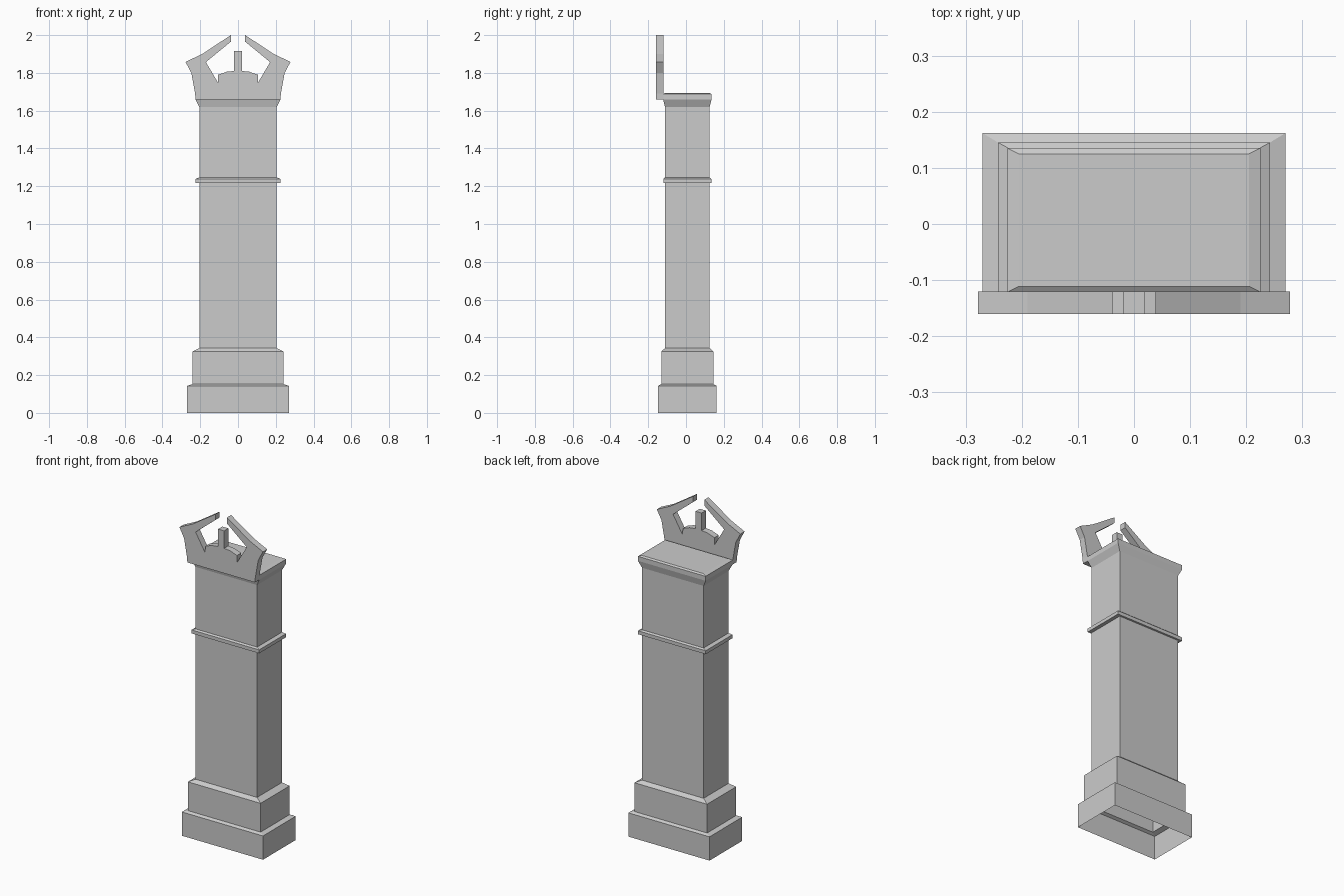
import bpy, bmesh

if "Cube" in bpy.data.objects:
    bpy.data.objects.remove(bpy.data.objects["Cube"])

Y_MID = 0.007  # the pillar sits slightly behind the crest


def make_object(name, bm):
    bmesh.ops.recalc_face_normals(bm, faces=bm.faces[:])
    mesh = bpy.data.meshes.new(name)
    bm.to_mesh(mesh)
    bm.free()
    obj = bpy.data.objects.new(name, mesh)
    bpy.context.collection.objects.link(obj)
    return obj


# Pillar: rectangular rings (half width, half depth, height), open underneath
rings = [
    (0.27, 0.155, 0.0), (0.27, 0.155, 0.143), (0.242, 0.138, 0.152),
    (0.242, 0.138, 0.325), (0.205, 0.118, 0.343),
    (0.205, 0.118, 1.216), (0.225, 0.127, 1.218),
    (0.225, 0.127, 1.239), (0.205, 0.118, 1.247),
    (0.205, 0.118, 1.62), (0.225, 0.128, 1.66),
    (0.225, 0.128, 1.687), (0.205, 0.118, 1.694),
]
bm = bmesh.new()
loops = []
for w, d, z in rings:
    loops.append([bm.verts.new((sx * w, Y_MID + sy * d, z))
                  for sx, sy in ((-1, -1), (1, -1), (1, 1), (-1, 1))])
for low, high in zip(loops, loops[1:]):
    for i in range(4):
        j = (i + 1) % 4
        bm.faces.new((low[i], low[j], high[j], high[i]))
bm.faces.new(loops[-1])
make_object("pillar", bm)

# Crest: mirrored outline, extruded to a flat plate
half = [
    (0.225, 1.66), (0.227, 1.69), (0.247, 1.80), (0.278, 1.858),
    (0.19, 1.90), (0.038, 2.0), (0.038, 1.965), (0.17, 1.857),
    (0.107, 1.75), (0.105, 1.79), (0.06, 1.806), (0.02, 1.81), (0.02, 1.915),
]
outline = half + [(-x, z) for x, z in reversed(half)]
bm = bmesh.new()
face = bm.faces.new([bm.verts.new((x, -0.16, z)) for x, z in outline])
ext = bmesh.ops.extrude_face_region(bm, geom=[face], use_keep_orig=True)
moved = [v for v in ext["geom"] if isinstance(v, bmesh.types.BMVert)]
bmesh.ops.translate(bm, verts=moved, vec=(0, 0.04, 0))
make_object("crest", bm)
